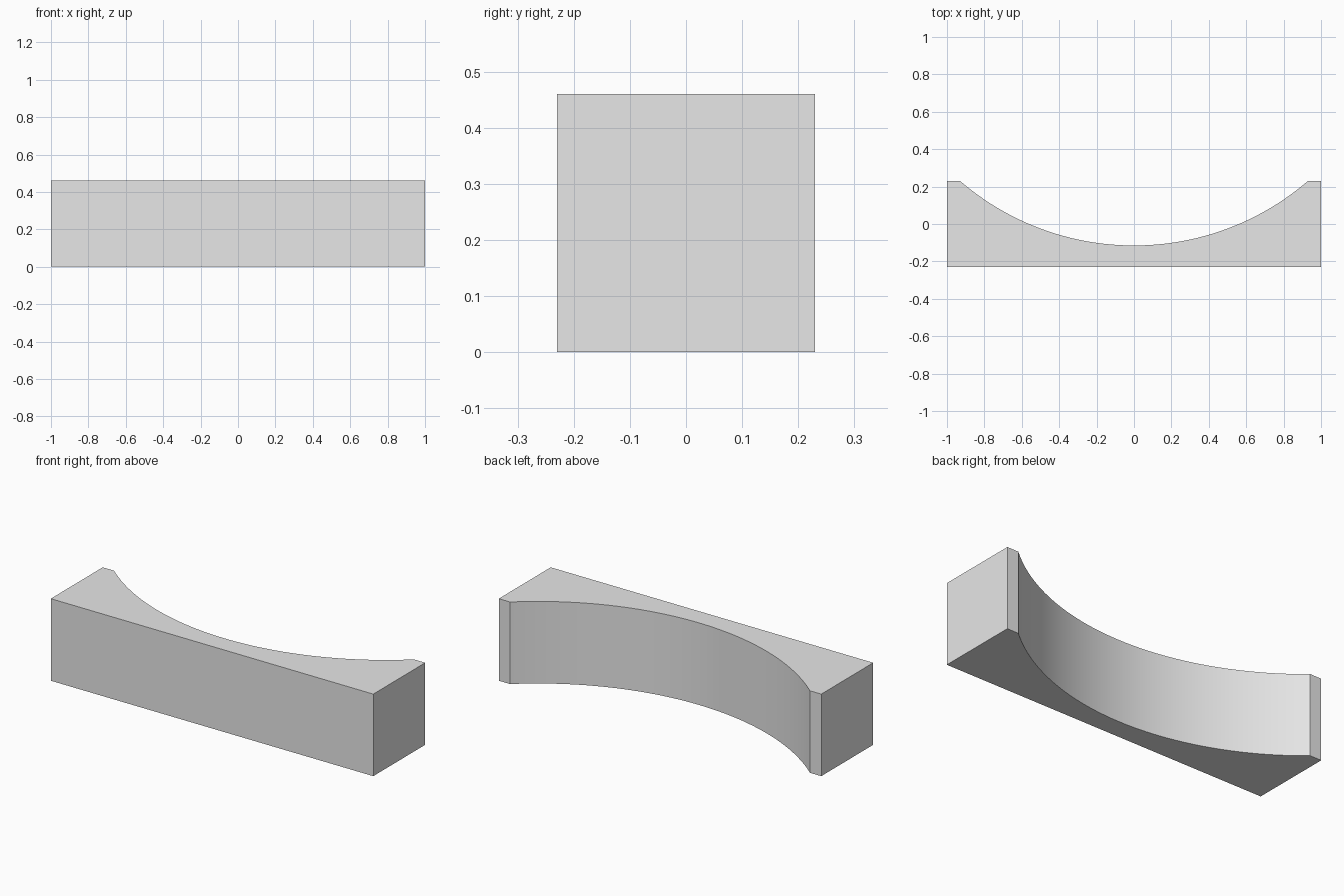
import bpy, bmesh, math

cube = bpy.data.objects.get("Cube")
if cube:
    bpy.data.objects.remove(cube, do_unlink=True)

# Plain grey material
grey = bpy.data.materials.new("light_grey")
grey.use_nodes = True
colour = (0.8, 0.8, 0.8, 1.0)
grey.diffuse_color = colour
grey.node_tree.nodes["Principled BSDF"].inputs["Base Color"].default_value = colour

# Block dimensions and the circular hollow in its back
half_length, half_depth, height = 1.0, 0.23, 0.46
half_chord, sag = 0.93, 0.345
radius = (half_chord ** 2 + sag ** 2) / (2 * sag)
centre_y = half_depth - sag + radius
half_angle = math.asin(half_chord / radius)
segments = 48

# Plan outline, counter-clockwise
outline = [(-half_length, half_depth), (-half_length, -half_depth),
           (half_length, -half_depth), (half_length, half_depth)]
for i in range(segments + 1):
    a = half_angle * (1 - 2 * i / segments)
    outline.append((radius * math.sin(a), centre_y - radius * math.cos(a)))

# Raise the outline into a solid
bm = bmesh.new()
base = bm.faces.new([bm.verts.new((x, y, 0)) for x, y in outline])
raised = bmesh.ops.extrude_face_region(bm, geom=[base], use_keep_orig=True)
top_verts = [g for g in raised["geom"] if isinstance(g, bmesh.types.BMVert)]
bmesh.ops.translate(bm, verts=top_verts, vec=(0, 0, height))
bmesh.ops.recalc_face_normals(bm, faces=bm.faces)
mesh = bpy.data.meshes.new("hollowed_block")
bm.to_mesh(mesh)
bm.free()
mesh.materials.append(grey)

block = bpy.data.objects.new("hollowed_block", mesh)
bpy.context.collection.objects.link(block)

# Smooth hollow, crisp edges
bpy.ops.object.select_all(action="DESELECT")
block.select_set(True)
bpy.context.view_layer.objects.active = block
bpy.ops.object.shade_smooth_by_angle(angle=math.radians(30))
